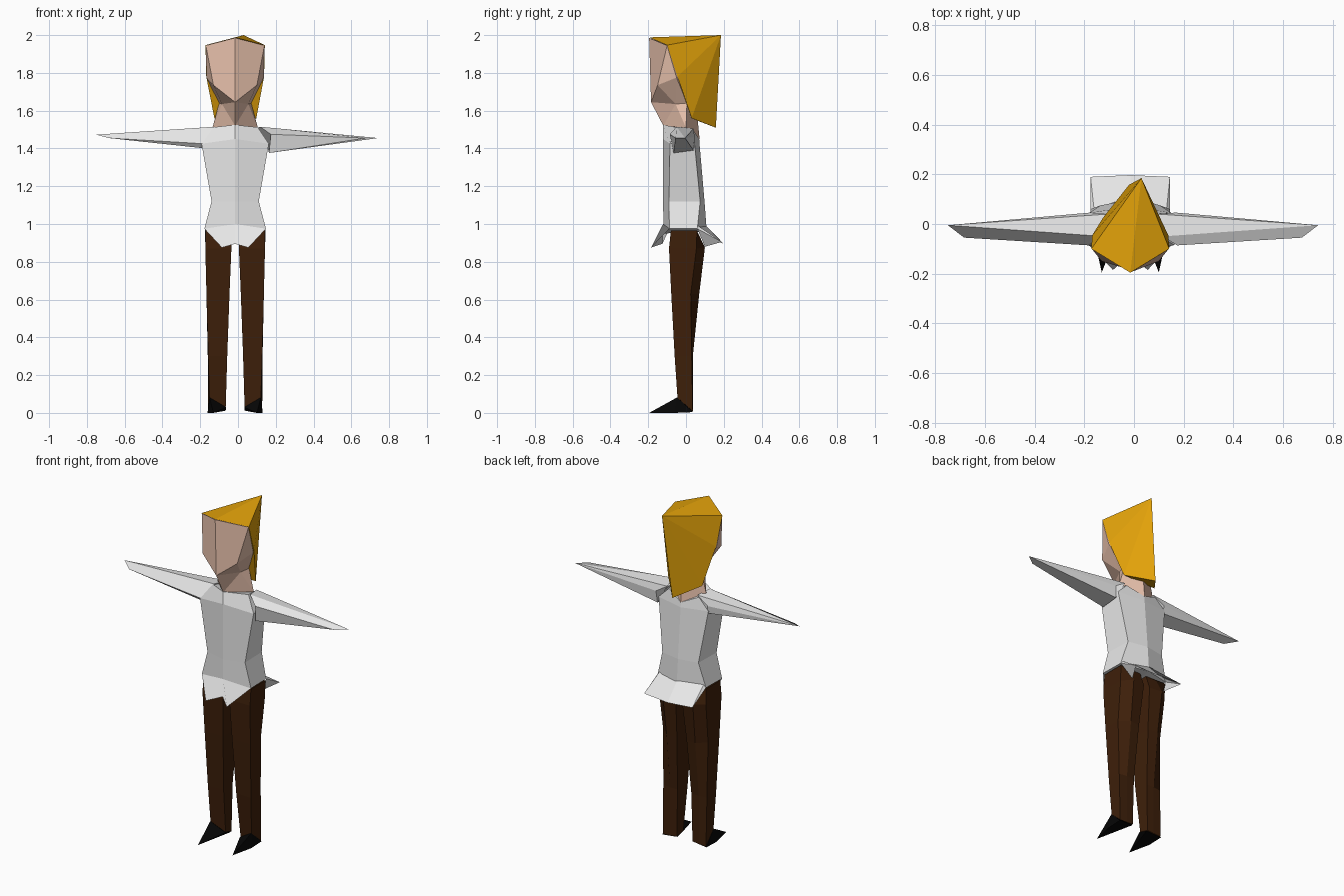
import bpy, bmesh

cube = bpy.data.objects.get("Cube")
if cube:
    bpy.data.objects.remove(cube, do_unlink=True)


def material(name, rgb):
    m = bpy.data.materials.new(name)
    m.use_nodes = True
    m.diffuse_color = (*rgb, 1)
    bsdf = m.node_tree.nodes["Principled BSDF"]
    bsdf.inputs["Base Color"].default_value = (*rgb, 1)
    bsdf.inputs["Roughness"].default_value = 1.0
    bsdf.inputs["Specular IOR Level"].default_value = 0.0
    return m


SKIN = material("skin", (0.80, 0.53, 0.41))
HAIR = material("golden_hair", (0.76, 0.36, 0.003))
SHIRT = material("white_shirt", (0.80, 0.80, 0.80))
TROUSERS = material("brown_trousers", (0.048, 0.014, 0.003))
SHOE = material("black_shoe", (0.002, 0.002, 0.002))
CENTRE = -0.015  # body midline


def build(name, verts, faces, mat, mirror=False, x=0.0, closed=True):
    """Flat-shaded part; optionally adds its mirror image across the midline."""
    bm = bmesh.new()
    for side in ((1, -1) if mirror else (1,)):
        vs = [bm.verts.new((side * v[0], v[1], v[2])) for v in verts]
        for f in faces:
            bm.faces.new([vs[i] for i in (f if side > 0 else reversed(f))])
    bmesh.ops.remove_doubles(bm, verts=bm.verts, dist=0.0005)
    if closed:
        bmesh.ops.recalc_face_normals(bm, faces=bm.faces)
    me = bpy.data.meshes.new(name)
    bm.to_mesh(me)
    bm.free()
    me.materials.append(mat)
    ob = bpy.data.objects.new(name, me)
    ob.location.x = x
    bpy.context.collection.objects.link(ob)


def loft(rings, loop=False, skip=(), caps=(True, True)):
    """Join rings, listed from first to last, into a skin of quads."""
    n = len(rings[0])
    verts = [v for r in rings for v in r]
    faces = []
    for k in range(len(rings) - 1):
        for i in range(n if loop else n - 1):
            if i in skip:
                continue
            a, b, j = k * n, (k + 1) * n, (i + 1) % n
            faces.append((a + i, b + i, b + j, a + j))
    if caps[0]:
        faces.append(tuple(range(n)))
    if caps[1]:
        faces.append(tuple(reversed(range(len(verts) - n, len(verts)))))
    return verts, faces


# Head and neck: half of a faceted face, mirrored
head = [
    (0, -.195, 1.985),     # 0 forehead
    (.155, -.10, 1.945),   # 1 temple
    (.152, -.05, 1.775),   # 2 ear
    (.115, -.15, 1.735),   # 3 cheek
    (0, -.185, 1.645),     # 4 chin
    (.07, -.055, 1.635),   # 5 jaw
    (.085, .005, 1.64),    # 6 nape side
    (0, -.12, 1.52),       # 7 throat
    (.12, 0, 1.51),        # 8 neck side
    (0, .072, 1.45),       # 9 neck base at the back
    (0, .05, 1.90),        # 10 skull back
    (0, .06, 1.57),        # 11 nape
]
head_faces = [(0, 4, 3, 1), (1, 3, 2), (3, 4, 5), (3, 5, 2), (2, 5, 6),
              (4, 7, 5), (5, 7, 8), (5, 8, 6), (6, 8, 9, 11), (6, 11, 10),
              (2, 6, 10), (1, 2, 10), (0, 1, 10), (7, 9, 8)]
build("head", head, head_faces, SKIN, True, CENTRE)

# Hair: kite-shaped crown falling to a blunt point at the back
hair = [
    (-.015, -.196, 1.988),                       # 0 fringe
    (-.172, -.10, 1.947), (.142, -.10, 1.947),   # 1, 2 temples
    (.03, .185, 2.0),                            # 3 crown back
    (-.02, .158, 1.51),                          # 4 back tip
    (-.168, -.045, 1.78), (.138, -.045, 1.78),   # 5, 6 ears
    (-.125, .025, 1.56), (.097, .03, 1.56),      # 7, 8 lower corners
]
hair_faces = [(0, 2, 3), (0, 3, 1),
              (3, 2, 6), (3, 6, 8), (3, 8, 4),
              (3, 5, 1), (3, 7, 5), (3, 4, 7),
              (4, 8, 7), (7, 8, 6, 5), (5, 6, 2, 1), (1, 2, 0)]
build("hair", hair, hair_faces, HAIR)

# Shirt body: half rings from neck to hip, mirrored
hip = [(0, -.117, .95), (.163, -.088, .975), (.16, .06, .975), (0, .11, .96)]
torso_rings = [
    [(0, -.122, 1.525), (.12, -.05, 1.512), (.10, .04, 1.495), (0, .07, 1.45)],
    [(0, -.122, 1.45), (.178, -.085, 1.425), (.165, .045, 1.43), (0, .072, 1.42)],
    [(0, -.122, 1.12), (.125, -.09, 1.12), (.12, .075, 1.12), (0, .098, 1.12)],
    hip,
]
build("shirt_body", *loft(torso_rings), SHIRT, True, CENTRE)

# Flared shirt tails, open over the hips
tail_top = [(0, -.121, 1.0), hip[1], (.145, .05, 1.0), (0, .098, 1.0)]
hem = [(0, -.125, .895), (.07, -.185, .875), (.16, .19, .905), (0, .197, .895)]
build("shirt_hem", *loft([tail_top, hem], skip=(1,), caps=(False, False)),
      SHIRT, True, CENTRE, closed=False)
# Side gussets closing the rear tail
build("hem_gusset", [hip[2], (.16, .19, .905), (.11, .10, .88), tail_top[2]],
      [(0, 2, 1), (0, 1, 3)], SHIRT, True, CENTRE, closed=False)

# Arms: faceted cones from neck and armpit to a slanted tip
for name, side, front_z, low_z, tip_z in (("left_arm", 1, 1.475, 1.376, 1.455),
                                          ("right_arm", -1, 1.425, 1.40, 1.473)):
    apex = (.746, -.005, tip_z)
    wrist = (.68, -.055, 1.455)
    root = [(.12, -.05, 1.515), (.178, -.086, front_z), (.168, -.066, low_z),
            (.165, .04, low_z + .014), (.172, .046, 1.46), (.10, .04, 1.505)]
    verts, faces = loft([root, [apex, wrist, wrist, apex, apex, apex]],
                        loop=True, caps=(True, False))
    build(name, [(side * x - .004, y, z) for x, y, z in verts], faces, SHIRT)

# Legs: five-sided with a ridge behind the thigh, narrowing to a slanted cuff
leg_rings = [
    [(.02, -.08, .965), (.157, -.08, .965), (.157, .058, .965),
     (.09, .06, .96), (.02, .06, .96)],
    [(.02, -.09, .87), (.158, -.09, .87), (.156, .055, .87),
     (.10, .10, .875), (.02, .09, .875)],
    [(.03, -.078, .63), (.152, -.078, .63), (.149, .025, .63),
     (.095, .07, .63), (.032, .062, .63)],
    [(.042, -.055, .30), (.143, -.06, .30), (.145, .03, .30),
     (.095, .036, .30), (.046, .036, .30)],
    [(.05, -.025, .03), (.136, -.045, .08), (.143, .036, .008),
     (.095, .036, .01), (.052, .034, .015)],
]
for name, side in (("left_leg", 1), ("right_leg", -1)):
    verts, faces = loft(leg_rings, loop=True)
    build(name, [(side * x + CENTRE, y, z) for x, y, z in verts], faces, TROUSERS)

# Shoes: pointed wedges
shoe = [(.115, -.195, 0), (.146, .037, .004), (.05, .03, .012),
        (.049, -.03, .03), (.136, -.047, .082), (.145, -.06, 0)]
shoe_faces = [(0, 4, 3), (0, 5, 4), (5, 1, 4), (4, 1, 2, 3), (0, 3, 2), (0, 2, 1, 5)]
for name, side in (("left_shoe", 1), ("right_shoe", -1)):
    build(name, [(side * x + CENTRE, y, z) for x, y, z in shoe], shoe_faces, SHOE)
